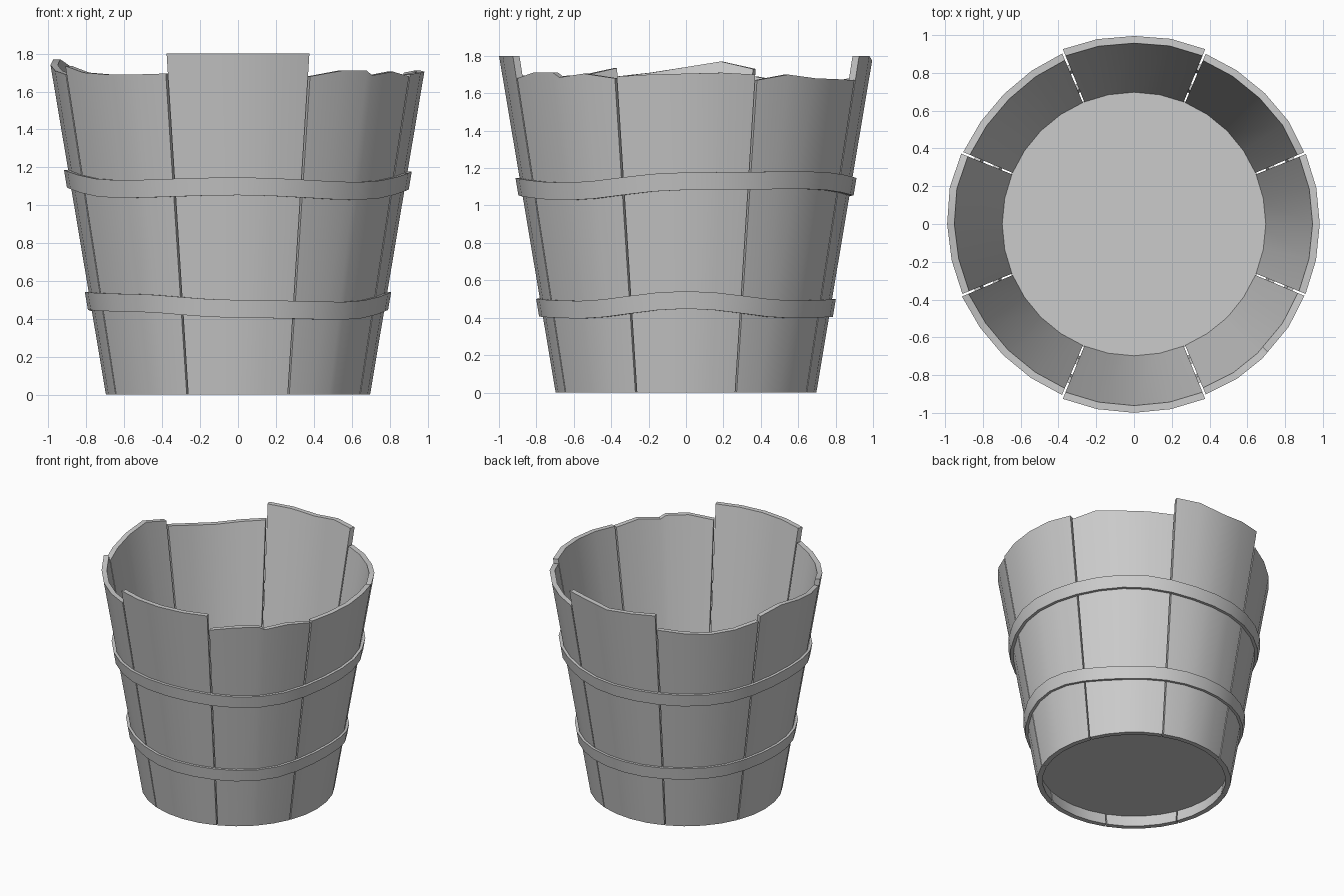
import bpy, bmesh
from math import sin, cos, radians, pi

if "Cube" in bpy.data.objects:
    bpy.data.objects.remove(bpy.data.objects["Cube"])

THICK = 0.038


def radius(z):
    # outer radius of the tapered bucket wall
    return 0.697 + 0.168 * z


def point(r, deg, z):
    a = radians(deg)
    return (r * cos(a), r * sin(a), z)


def sweep(name, sections, closed):
    # skins a list of four-point cross-sections into a solid
    bm = bmesh.new()
    rings = [[bm.verts.new(p) for p in s] for s in sections]
    n = len(rings)
    for i in range(n if closed else n - 1):
        a, b = rings[i], rings[(i + 1) % n]
        for j in range(4):
            k = (j + 1) % 4
            bm.faces.new((a[j], b[j], b[k], a[k]))
    if not closed:
        bm.faces.new(rings[0])
        bm.faces.new(rings[-1])
    bmesh.ops.recalc_face_normals(bm, faces=bm.faces)
    me = bpy.data.meshes.new(name)
    bm.to_mesh(me)
    bm.free()
    ob = bpy.data.objects.new(name, me)
    bpy.context.collection.objects.link(ob)
    smooth(ob)
    return ob


def smooth(ob):
    bpy.ops.object.select_all(action='DESELECT')
    ob.select_set(True)
    bpy.context.view_layer.objects.active = ob
    bpy.ops.object.shade_smooth_by_angle(angle=radians(30))


# Staves: top heights from one edge to the other, counter-clockwise
EVEN = (-22.15, -11.25, 0, 11.25, 22.15)
NOTCH = (-22.15, -11.25, -1.3, 1.3, 11.25, 22.15)
staves = {
    0: (1.69, 1.70, 1.705, 1.71, 1.70),
    45: (1.67, 1.70, 1.68, 1.675, 1.67),
    90: (1.80, 1.80, 1.775, 1.79, 1.80),
    135: (1.68, 1.66, 1.645, 1.66, 1.69),
    180: (1.73, 1.77, 1.74, 1.71, 1.69),
    225: (1.735, 1.70, 1.69, 1.69, 1.695),
    270: (1.80, 1.80, 1.80, 1.80, 1.80),
    315: (1.68, 1.71, 1.71, 1.685, 1.705, 1.68),
}
for az, tops in staves.items():
    offsets = EVEN if len(tops) == 5 else NOTCH
    sections = []
    for d, z in zip(offsets, tops):
        a = az + d
        sections.append([point(radius(0), a, 0), point(radius(z), a, z),
                         point(radius(z) - THICK, a, z), point(radius(0) - THICK, a, 0)])
    sweep(f"stave_{az}", sections, False)


# Hoops: centre height every 45 degrees, eased between
def hoop(name, heights, lift, half=0.047):
    sections = []
    for i in range(32):
        a = i * 11.25
        k, f = i // 4, (i % 4) / 4
        f = (1 - cos(pi * f)) / 2
        z = heights[k] * (1 - f) + heights[(k + 1) % 8] * f
        lo, hi = z - half, z + half
        sections.append([point(radius(lo) + lift, a, lo), point(radius(hi) + lift, a, hi),
                         point(radius(hi) - 0.012, a, hi), point(radius(lo) - 0.012, a, lo)])
    sweep(name, sections, True)


hoop("upper_hoop", (1.13, 1.135, 1.10, 1.09, 1.14, 1.085, 1.10, 1.075), 0.022)
hoop("lower_hoop", (0.495, 0.445, 0.452, 0.46, 0.495, 0.485, 0.453, 0.443), 0.02)

# Recessed bottom board
Z0, Z1 = 0.09, 0.23
bpy.ops.mesh.primitive_cone_add(vertices=32, radius1=radius(Z0) - THICK + 0.004,
                                radius2=radius(Z1) - THICK + 0.004,
                                depth=Z1 - Z0, location=(0, 0, (Z0 + Z1) / 2))
board = bpy.context.object
board.name = "bottom_board"
smooth(board)
